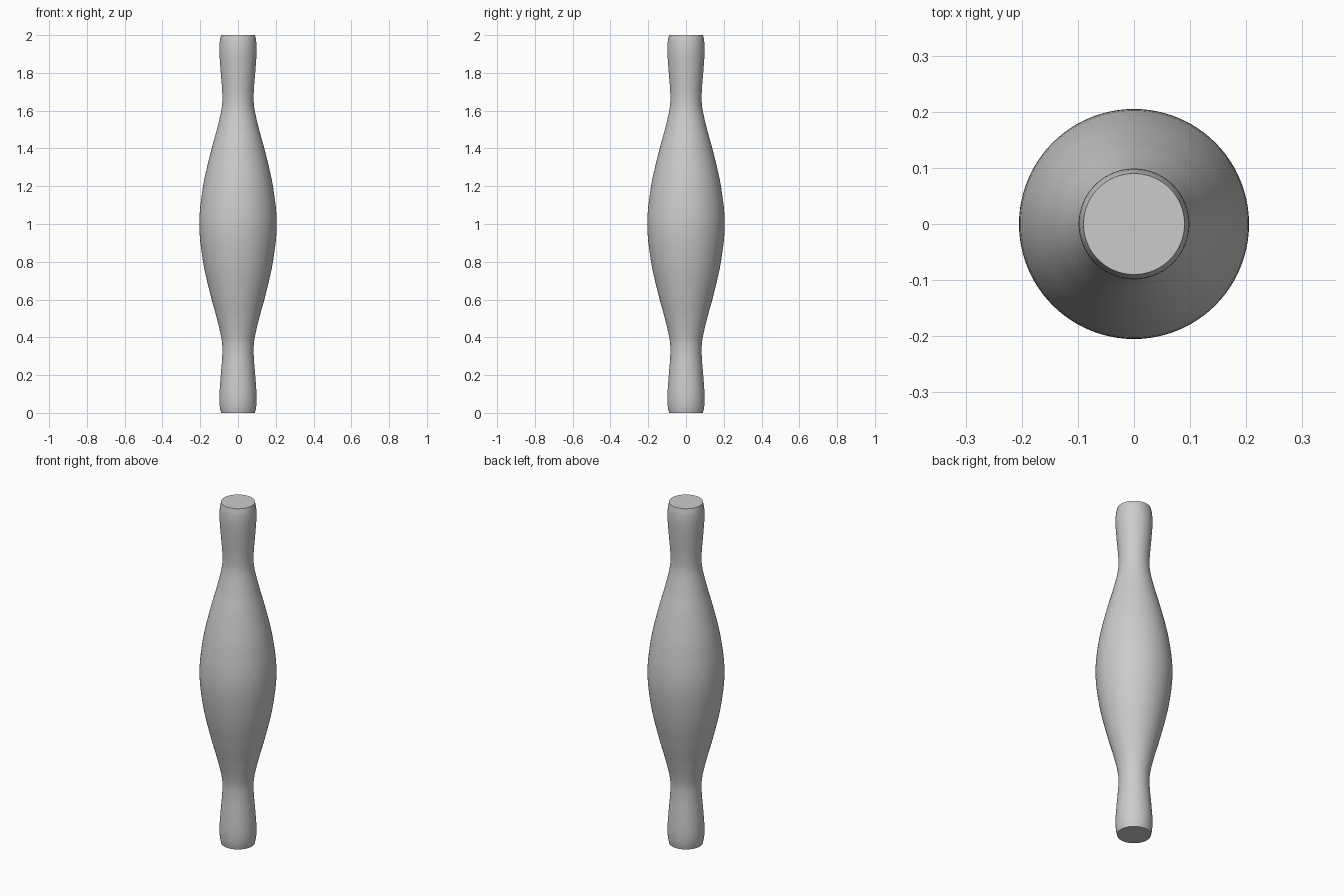
import bpy
import bmesh
import math
from mathutils import Vector
from mathutils.geometry import interpolate_bezier

cube = bpy.data.objects.get("Cube")
if cube:
    bpy.data.objects.remove(cube, do_unlink=True)

SIDES = 96
STEPS = 7

# Lower half of the turned profile as (radius, height); the upper half mirrors it
half = [(0.09, 0), (0.0965, 0.035), (0.0985, 0.09), (0.092, 0.19),
        (0.0835, 0.3), (0.0855, 0.38), (0.112, 0.5), (0.142, 0.61),
        (0.185, 0.8), (0.205, 1)]
points = half + [(r, 2 - z) for r, z in reversed(half[:-1])]
points = [Vector((r, 0, z)) for r, z in points]


def smooth_path(pts):
    """Smooth curve through the points, with slopes set by each point's neighbours."""
    last = len(pts) - 1
    slope = []
    for i in range(last + 1):
        d = pts[min(i + 1, last)] - pts[max(i - 1, 0)]
        slope.append(d.x / d.z)
    path = [pts[0]]
    for i in range(last):
        a, b = pts[i], pts[i + 1]
        h = (b.z - a.z) / 3
        path += interpolate_bezier(a, a + Vector((slope[i] * h, 0, h)),
                                   b - Vector((slope[i + 1] * h, 0, h)),
                                   b, STEPS)[1:]
    return path


# Turn the profile around the upright axis
bm = bmesh.new()
rings = []
for p in smooth_path(points):
    ring = []
    for k in range(SIDES):
        a = math.tau * k / SIDES
        ring.append(bm.verts.new((p.x * math.cos(a), p.x * math.sin(a), p.z)))
    rings.append(ring)
for low, high in zip(rings, rings[1:]):
    for k in range(SIDES):
        n = (k + 1) % SIDES
        bm.faces.new((low[k], low[n], high[n], high[k]))

# Flat end caps
bm.faces.new(list(reversed(rings[0])))
bm.faces.new(rings[-1])

mesh = bpy.data.meshes.new("turned_spindle")
bm.to_mesh(mesh)
bm.free()
spindle = bpy.data.objects.new("turned_spindle", mesh)
bpy.context.collection.objects.link(spindle)

# Plain grey finish
grey = bpy.data.materials.new("light_grey")
grey.use_nodes = True
colour = (0.6, 0.6, 0.6, 1)
grey.diffuse_color = colour
grey.node_tree.nodes["Principled BSDF"].inputs["Base Color"].default_value = colour
mesh.materials.append(grey)

# Smooth sides with crisp cap edges
bpy.ops.object.select_all(action="DESELECT")
spindle.select_set(True)
bpy.context.view_layer.objects.active = spindle
bpy.ops.object.shade_smooth_by_angle(angle=math.radians(35))
